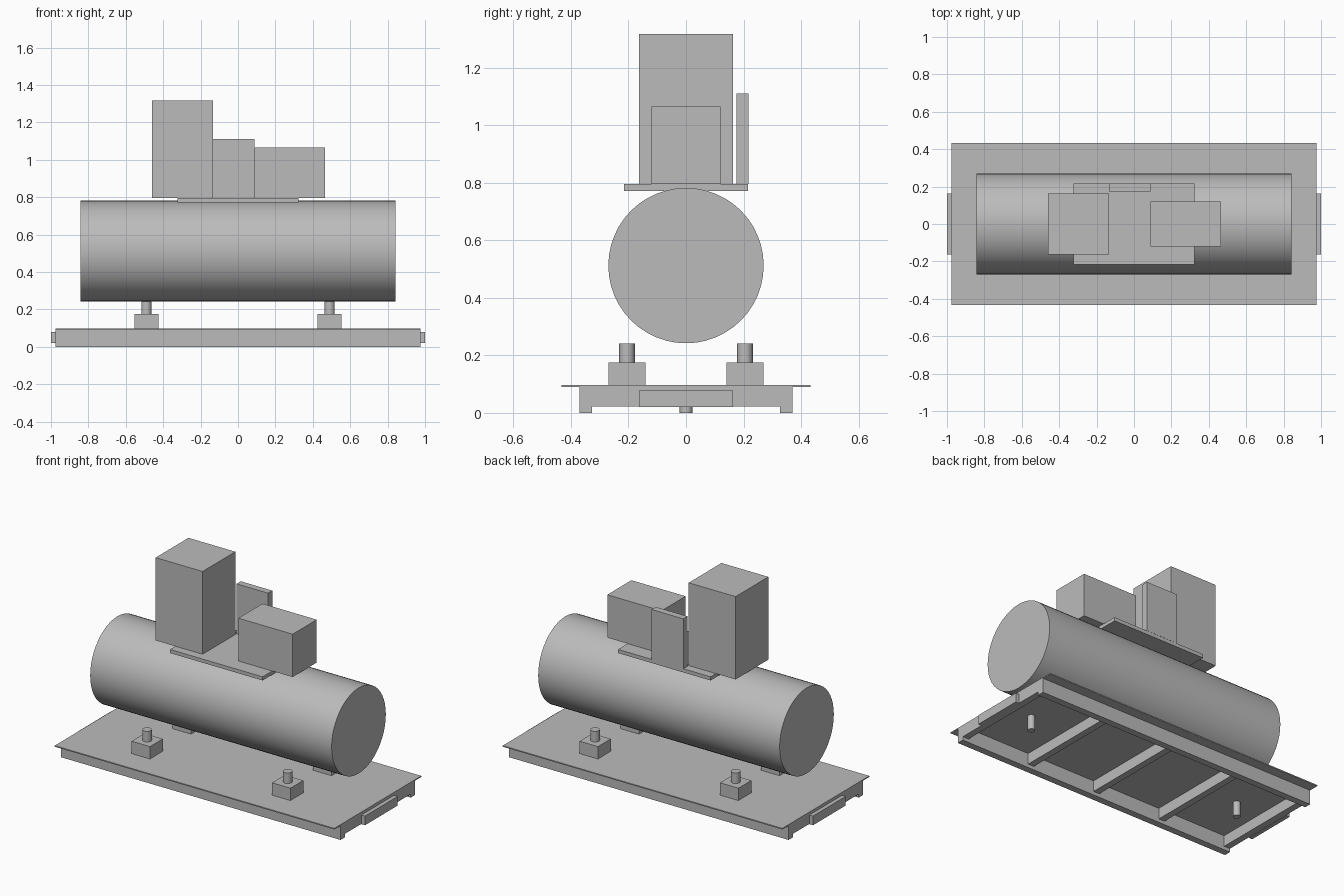
import bpy
import math

cube = bpy.data.objects.get("Cube")
if cube:
    bpy.data.objects.remove(cube, do_unlink=True)

# Single painted-metal colour
GREY = (0.5, 0.5, 0.5, 1.0)
metal = bpy.data.materials.new("plain_grey")
metal.use_nodes = True
metal.diffuse_color = GREY
metal.node_tree.nodes["Principled BSDF"].inputs["Base Color"].default_value = GREY


def box(name, x, y, z):
    """Box from (min, max) ranges on each axis."""
    ranges = (x, y, z)
    bpy.ops.mesh.primitive_cube_add(size=1, location=[(a + b) / 2 for a, b in ranges])
    ob = bpy.context.object
    ob.name = name
    ob.scale = [b - a for a, b in ranges]
    bpy.ops.object.transform_apply(location=False, rotation=False, scale=True)
    ob.data.materials.append(metal)
    return ob


def cylinder(name, radius, length, location, sides, along_x=False):
    bpy.ops.mesh.primitive_cylinder_add(
        vertices=sides, radius=radius, depth=length, location=location,
        rotation=(0, math.pi / 2 if along_x else 0, 0))
    ob = bpy.context.object
    ob.name = name
    bpy.ops.object.shade_smooth_by_angle(angle=math.radians(30))
    ob.data.materials.append(metal)
    return ob


def centred(c, half):
    return (c - half, c + half)


DECK_X = 0.975
DECK_LOW, DECK_TOP = 0.09, 0.097
SIDES = (("left", 1), ("right", -1))

# Skid base: deck, long rails and cross members
box("deck", centred(0, DECK_X), centred(0, 0.433), (DECK_LOW, DECK_TOP))
for label, y in (("front", -0.349), ("back", 0.349)):
    box(label + "_rail", centred(0, DECK_X), centred(y, 0.0215), (0, DECK_LOW))
for i in range(5):
    x = (i - 2) * 0.477
    box(f"cross_member_{i + 1}", centred(x, 0.021), centred(0, 0.3275), (0.022, DECK_LOW))

# End plates and locating pins under the deck
for label, s in SIDES:
    box(label + "_end_plate", centred(s * 0.9875, 0.0125), centred(0, 0.163), (0.02, 0.078))
    cylinder(label + "_pin", 0.022, DECK_LOW, (s * 0.75, 0, DECK_LOW / 2), 24)

# Four mounting feet with posts
for label, s in SIDES:
    for end, t in (("front", -1), ("back", 1)):
        x, y = s * 0.49, t * 0.205
        box(f"{end}_{label}_foot", centred(x, 0.064), centred(y, 0.064), (DECK_TOP, 0.175))
        cylinder(f"{end}_{label}_post", 0.027, 0.067, (x, y, 0.2085), 24)

# Horizontal tank
cylinder("tank", 0.27, 1.684, (0, 0, 0.512), 48, along_x=True)

# Top plate carrying the equipment
TOP = 0.795
box("top_plate", centred(0, 0.323), centred(0, 0.216), (0.772, TOP))
box("tall_cabinet", (-0.46, -0.133), centred(0, 0.163), (TOP, 1.317))
box("motor_box", (0.087, 0.465), centred(0, 0.12), (TOP, 1.065))
box("control_panel", (-0.133, 0.087), (0.175, 0.217), (TOP, 1.11))
